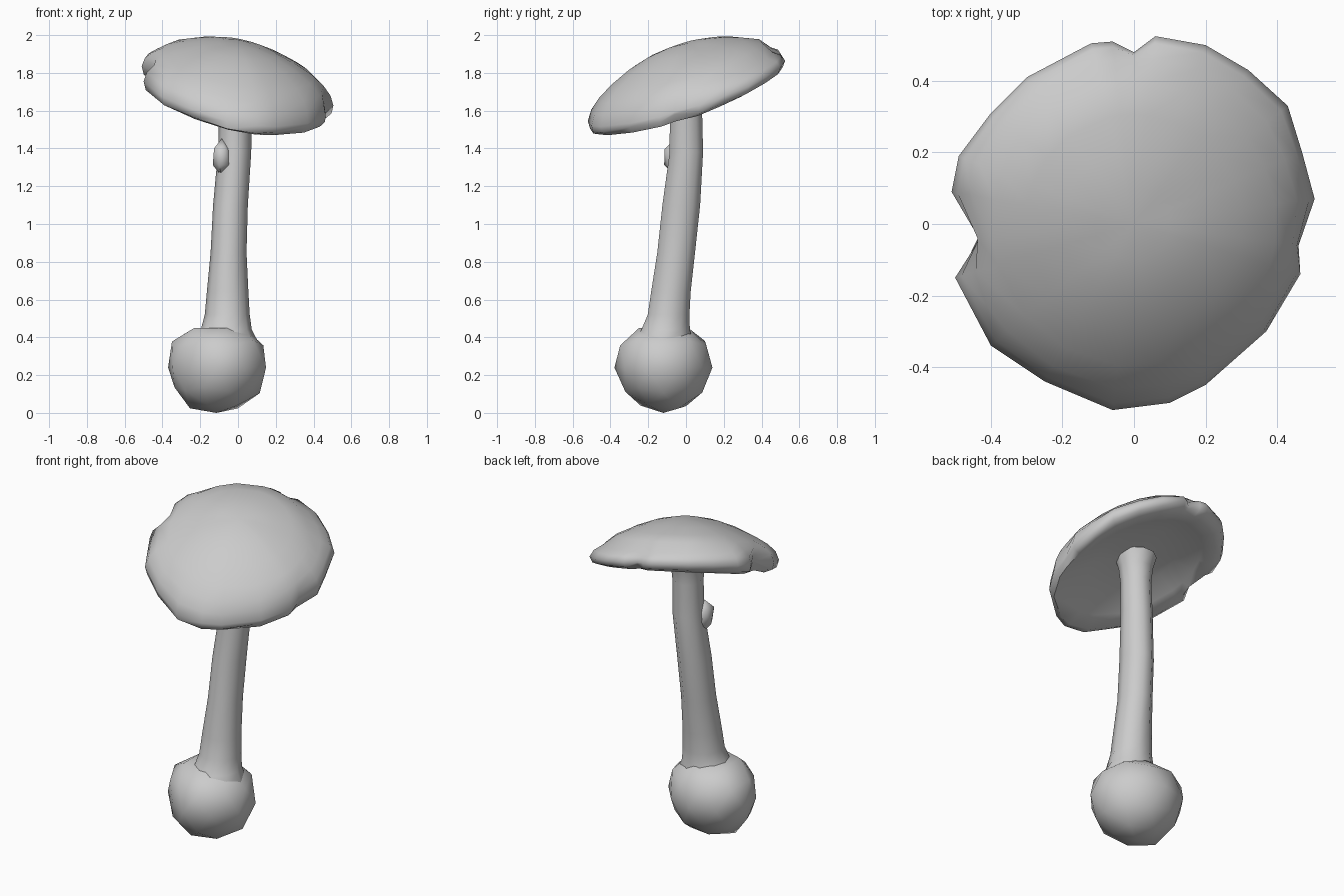
import bpy, bmesh, math, random
from mathutils import Vector

random.seed(4)
cube = bpy.data.objects.get("Cube")
if cube:
    bpy.data.objects.remove(cube, do_unlink=True)

grey = bpy.data.materials.new("plain grey")
grey.use_nodes = True
grey.diffuse_color = (0.6, 0.6, 0.6, 1)
grey.node_tree.nodes["Principled BSDF"].inputs["Base Color"].default_value = (0.6, 0.6, 0.6, 1)


def finish(name, bm):
    """Turn a bmesh into a smooth shaded object."""
    bmesh.ops.recalc_face_normals(bm, faces=bm.faces)
    mesh = bpy.data.meshes.new(name)
    bm.to_mesh(mesh)
    bm.free()
    mesh.materials.append(grey)
    obj = bpy.data.objects.new(name, mesh)
    bpy.context.collection.objects.link(obj)
    bpy.ops.object.select_all(action='DESELECT')
    obj.select_set(True)
    bpy.context.view_layer.objects.active = obj
    bpy.ops.object.shade_smooth_by_angle(angle=math.radians(60))
    return obj


def loft(name, rings, start, end):
    """Skin a stack of closed rings, with a point closing each end."""
    bm = bmesh.new()
    loops = [[bm.verts.new(p) for p in ring] for ring in rings]
    n = len(loops[0])
    first, last = bm.verts.new(start), bm.verts.new(end)
    for i in range(n):
        j = (i + 1) % n
        bm.faces.new((first, loops[0][i], loops[0][j]))
        bm.faces.new((last, loops[-1][j], loops[-1][i]))
        for a, b in zip(loops, loops[1:]):
            bm.faces.new((a[i], a[j], b[j], b[i]))
    return finish(name, bm)


# Cap: irregular, nicked outline and a full domed profile on a tilted rim plane
CAP_R = 0.51
RIM = 6
outline = [(.06, .525), (.2, .5), (.32, .43), (.43, .33), (.47, .2), (.505, .07),
           (.46, -.06), (.465, -.14), (.37, -.3), (.2, -.45), (.1, -.5), (-.06, -.52),
           (-.25, -.44), (-.4, -.34), (-.5, -.15), (-.43, -.04), (-.51, .09),
           (-.49, .19), (-.4, .31), (-.3, .41), (-.12, .505), (-.06, .51), (0, .48)]
cap_profile = [(.2, .245), (.4, .22), (.6, .182), (.78, .138), (.9, .098), (.97, .055),
               (1, .005), (.98, -.04), (.9, -.06), (.76, -.025), (.5, .03), (.25, .045)]


def rim_plane(x, y, h):
    return Vector((x, y, 1.70 - 0.2 * x + 0.33 * y + h))


rings = []
for k, (s, h) in enumerate(cap_profile):
    w = max(0, (s - 0.86) / 0.14)
    ring = []
    for x, y in outline:
        r, a = math.hypot(x, y), math.atan2(y, x)
        radius = s * (CAP_R + (r - CAP_R) * w)
        height = h
        if k >= RIM - 2:  # thinner rim at the back
            height *= 1 - 0.3 * max(0, math.sin(a))
        if k < RIM:  # dome swells towards the low side
            lean = 0.5 * math.cos(a) - 0.85 * math.sin(a)
            height += 0.085 * s * (1 - s * s) * max(lean, 0.25 * lean)
        if k > RIM:  # nicks bite up into the underside
            height += max(0, CAP_R - r) * 0.8 * w
        ring.append(rim_plane(radius * math.cos(a), radius * math.sin(a), height))
    rings.append(ring)
loft("cap", rings, rim_plane(0, 0, .255), rim_plane(0, 0, .05))

# Stem: leaning tube as z, centre x, centre y, half width, half depth
stem_rings = [(.28, -.08, -.12, .19, .18), (.37, -.07, -.12, .18, .165),
              (.44, -.062, -.108, .135, .135), (.52, -.057, -.092, .119, .116),
              (.64, -.055, -.08, .11, .11), (.85, -.05, -.052, .095, .105),
              (1.1, -.04, -.025, .092, .105), (1.38, -.018, .002, .088, .093),
              (1.58, -.014, 0, .086, .09), (1.67, -.012, 0, .095, .097), (1.75, -.01, 0, .12, .12)]
SIDES = 10
rings = []
for z, cx, cy, rx, ry in stem_rings:
    angles = [math.tau * i / SIDES for i in range(SIDES)]
    rings.append([Vector((cx + rx * math.cos(a), cy + ry * math.sin(a), z)) for a in angles])
loft("stem", rings, (-.08, -.12, .27), (0, 0, 1.76))


def lump(name, centre, size, subdivisions, rough, flat_top=1.0, pushes=()):
    """Rough ball, pushed out or in along directions, with a flattened top."""
    bm = bmesh.new()
    bmesh.ops.create_icosphere(bm, subdivisions=subdivisions, radius=1)
    for v in bm.verts:
        out = v.co.normalized()
        swell = sum(amount * max(0, out.dot(Vector(d).normalized())) ** 4 for d, amount in pushes)
        v.co = out * (random.uniform(1 - rough, 1 + rough) + swell)
        v.co.z = min(v.co.z, flat_top)
        v.co = Vector(centre) + Vector(c * s for c, s in zip(v.co, size))
    return finish(name, bm)


# Bulb at the foot, lopsided and settled on the ground
bulb = lump("bulb", (-.115, -.12, .24), (.258, .25, .245), 2, 0.05, 0.86,
            [((1, 0, .6), .07), ((0, 1, .5), .11), ((-1, -1, 0), -.2), ((-1, 0, .4), .09),
             ((1, -1, 0), .03), ((-1, 1, 0), .04), ((0, -1, 0), .04)])
low = min(v.co.z for v in bulb.data.vertices)
for v in bulb.data.vertices:
    if v.co.z < .1:
        v.co.z -= low

# Small torn knob on the side of the stem
lump("stem_knob", (-.086, -.055, 1.355), (.055, .075, .1), 1, 0.08)
